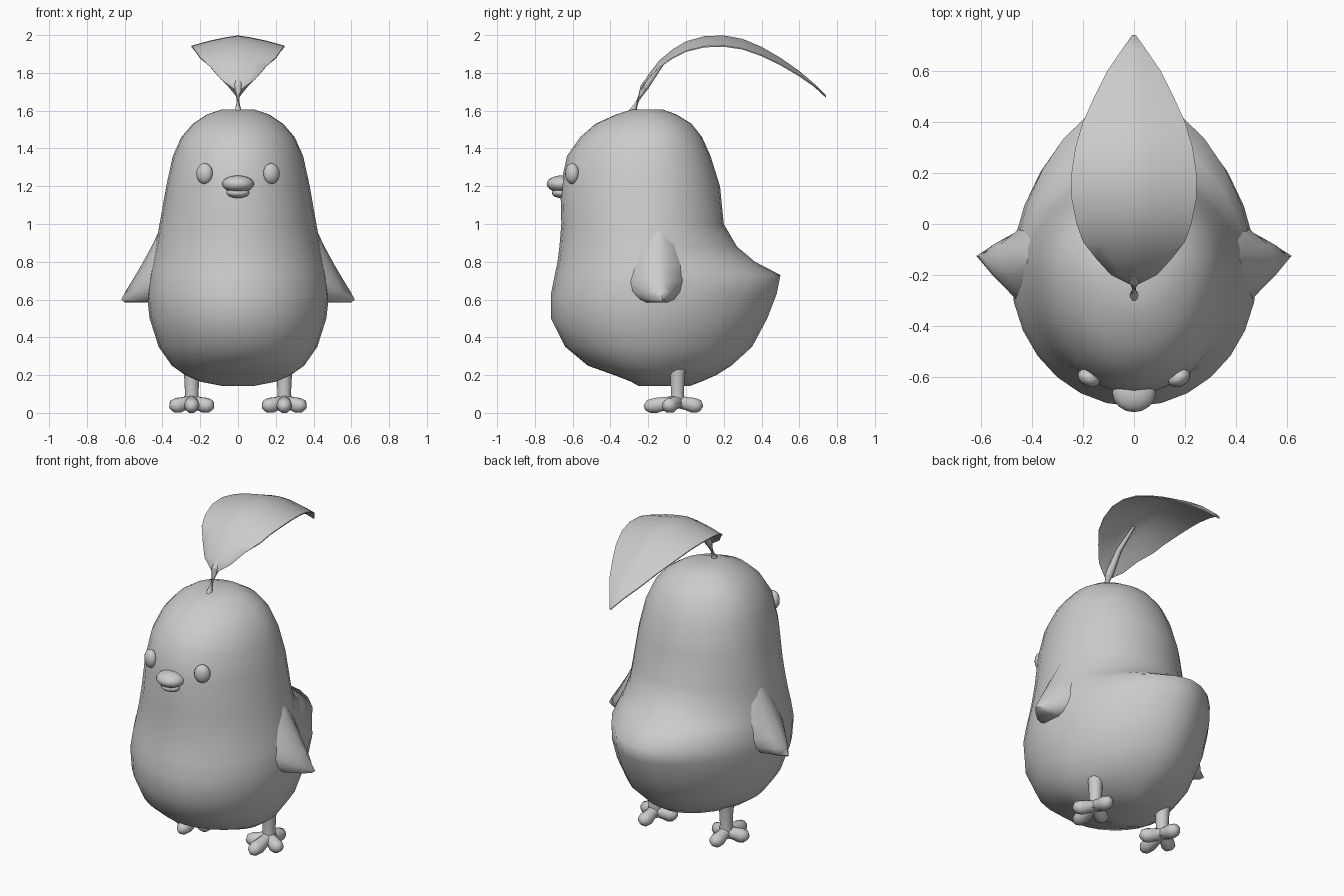
import bpy, bmesh, math
from mathutils import Vector

if "Cube" in bpy.data.objects:
    bpy.data.objects.remove(bpy.data.objects["Cube"])

grey = bpy.data.materials.new("soft grey")
grey.diffuse_color = (0.6, 0.6, 0.6, 1)
grey.use_nodes = True
grey.node_tree.nodes["Principled BSDF"].inputs["Base Color"].default_value = grey.diffuse_color


def finish(name, bm, angle=60):
    bmesh.ops.recalc_face_normals(bm, faces=bm.faces)
    me = bpy.data.meshes.new(name)
    bm.to_mesh(me)
    bm.free()
    me.materials.append(grey)
    ob = bpy.data.objects.new(name, me)
    bpy.context.collection.objects.link(ob)
    bpy.ops.object.select_all(action='DESELECT')
    ob.select_set(True)
    bpy.context.view_layer.objects.active = ob
    bpy.ops.object.shade_smooth_by_angle(angle=math.radians(angle))
    return ob


def loft(name, rings, angle=60):
    """Skin closed rings and close both ends with a fan."""
    bm = bmesh.new()
    vs = [[bm.verts.new(p) for p in r] for r in rings]
    n = len(vs[0])
    for a, b in zip(vs, vs[1:]):
        for i in range(n):
            j = (i + 1) % n
            bm.faces.new((a[i], a[j], b[j], b[i]))
    for r in (vs[0], vs[-1]):
        mid = bm.verts.new(sum((v.co for v in r), Vector()) / n)
        for i in range(n):
            bm.faces.new((r[i], r[(i + 1) % n], mid))
    return finish(name, bm, angle)


def ellipsoid(name, loc, radii, turn=0):
    bm = bmesh.new()
    bmesh.ops.create_uvsphere(bm, u_segments=16, v_segments=10, radius=1)
    for v in bm.verts:
        v.co = Vector((v.co.x * radii[0], v.co.y * radii[1], v.co.z * radii[2]))
    ob = finish(name, bm, 180)
    ob.location = loc
    ob.rotation_euler.z = turn
    return ob


def tube(name, path, floor=None, n=10):
    """Round tube through (x, y, z, radius) points."""
    pts = [Vector(p[:3]) for p in path]
    rings = []
    for i, p in enumerate(pts):
        d = (pts[min(i + 1, len(pts) - 1)] - pts[max(i - 1, 0)]).normalized()
        ref = Vector((0, 0, 1)) if abs(d.z) < 0.9 else Vector((0, 1, 0))
        u = d.cross(ref).normalized()
        w = u.cross(d)
        ring = []
        for k in range(n):
            a = 2 * math.pi * k / n
            q = p + (u * math.cos(a) + w * math.sin(a)) * path[i][3]
            if floor is not None:
                q.z = max(q.z, floor)
            ring.append(q)
        rings.append(ring)
    return loft(name, rings, 70)


# Body with tail: height, front y, back y, half width
BODY = [(1.605, -.29, -.12, .09), (1.58, -.37, -.05, .165), (1.53, -.48, .03, .24),
        (1.46, -.56, .085, .30), (1.36, -.63, .13, .345), (1.2, -.665, .18, .38),
        (1.0, -.66, .2, .415), (.88, -.67, .27, .437), (.8, -.68, .365, .455),
        (.73, -.695, .5, .47), (.63, -.715, .48, .483), (.5, -.715, .43, .468),
        (.35, -.64, .35, .42), (.25, -.52, .24, .35), (.2, -.38, .16, .28),
        (.165, -.29, .08, .2), (.142, -.25, .02, .08)]
CY = -.19
rings = []
for z, yf, yb, hw in BODY:
    p = 1.12 if z < .95 else 1.0
    ring = []
    for k in range(28):
        a = 2 * math.pi * k / 28
        s, c = math.sin(a), math.cos(a)
        if c >= 0:
            ring.append((hw * s, CY + (yf - CY) * c, z))
        else:
            ring.append((hw * math.copysign(abs(s) ** p, s), CY + (yb - CY) * abs(c) ** p, z))
    rings.append(ring)
loft("body", rings, 75)

# Wings: horizontal pointed slices that flare towards the tip
# height, front y, back y, outer x, tip y
WING = [(.96, -.22, -.08, .42, -.15), (.88, -.28, -.04, .458, -.15), (.78, -.32, .0, .513, -.15),
        (.70, -.34, .01, .56, -.14), (.64, -.32, -.01, .597, -.13), (.60, -.27, -.05, .618, -.125),
        (.585, -.23, -.09, .60, -.135)]
for side, word in ((-1, "left"), (1, "right")):
    rings = []
    for z, yf, yb, xo, yt in WING:
        xi = .38
        d = xo - xi
        prof = [(xi, yf), (xi + .45 * d, yf + .22 * (yt - yf)), (xi + .8 * d, yf + .62 * (yt - yf)),
                (xo, yt), (xi + .8 * d, yb + .6 * (yt - yb)), (xi + .4 * d, yb + .2 * (yt - yb)),
                (xi, yb)]
        rings.append([(side * x, y, z) for x, y in prof])
    loft(word + "_wing", rings, 65)

    # Eye
    ellipsoid(word + "_eye", (side * .177, -.603, 1.267), (.046, .034, .055), side * math.radians(28))

    # Leg and toes
    x, y = side * .245, -.045
    tube(word + "_leg", [(x, y, .27, .05), (x, y, .19, .04), (x, y, .11, .036), (x, y, .03, .04)])
    for toe, deg, length in (("front", 0, .175), ("outer", 62, .125), ("inner", -62, .125), ("back", 180, .13)):
        dx, dy = side * math.sin(math.radians(deg)), -math.cos(math.radians(deg))
        path = [(x + dx * length * t, y + dy * length * t, h, r)
                for t, h, r in ((0, .06, .035), (.35, .05, .036), (.65, .04, .042),
                                (.88, .034, .036), (1, .025, .014))]
        tube(f"{word}_{toe}_toe", path, floor=0)

# Beak
ellipsoid("upper_beak", (0, -.66, 1.212), (.085, .078, .045))
ellipsoid("lower_beak", (0, -.66, 1.165), (.06, .05, .028))

# Stem running into the leaf rib
tube("stem", [(0, -.295, 1.57, .027), (0, -.22, 1.725, .023), (0, -.13, 1.85, .015), (0, 0, 1.945, .007)])

# Leaf: y, rib height, half width
LEAF = [(-.235, 1.725, .02), (-.2, 1.79, .09), (-.14, 1.868, .145), (-.07, 1.925, .2), (0, 1.967, .225),
        (.1, 1.995, .245), (.2, 1.998, .245), (.3, 1.98, .23), (.4, 1.938, .2), (.5, 1.88, .155),
        (.6, 1.81, .105), (.68, 1.742, .05), (.74, 1.682, .008)]
rings = []
for y, z, w in LEAF:
    top = []
    for t in (-1, -.6, -.25, 0, .25, .6, 1):
        droop = .22 * w * (.55 * abs(t) + .45 * t * t)
        top.append((w * t, y, z - droop))
    low = [(px, py, pz - (.006 if abs(px) > .9 * w else .012)) for px, py, pz in reversed(top)]
    rings.append(top + low)
loft("leaf", rings, 50)
